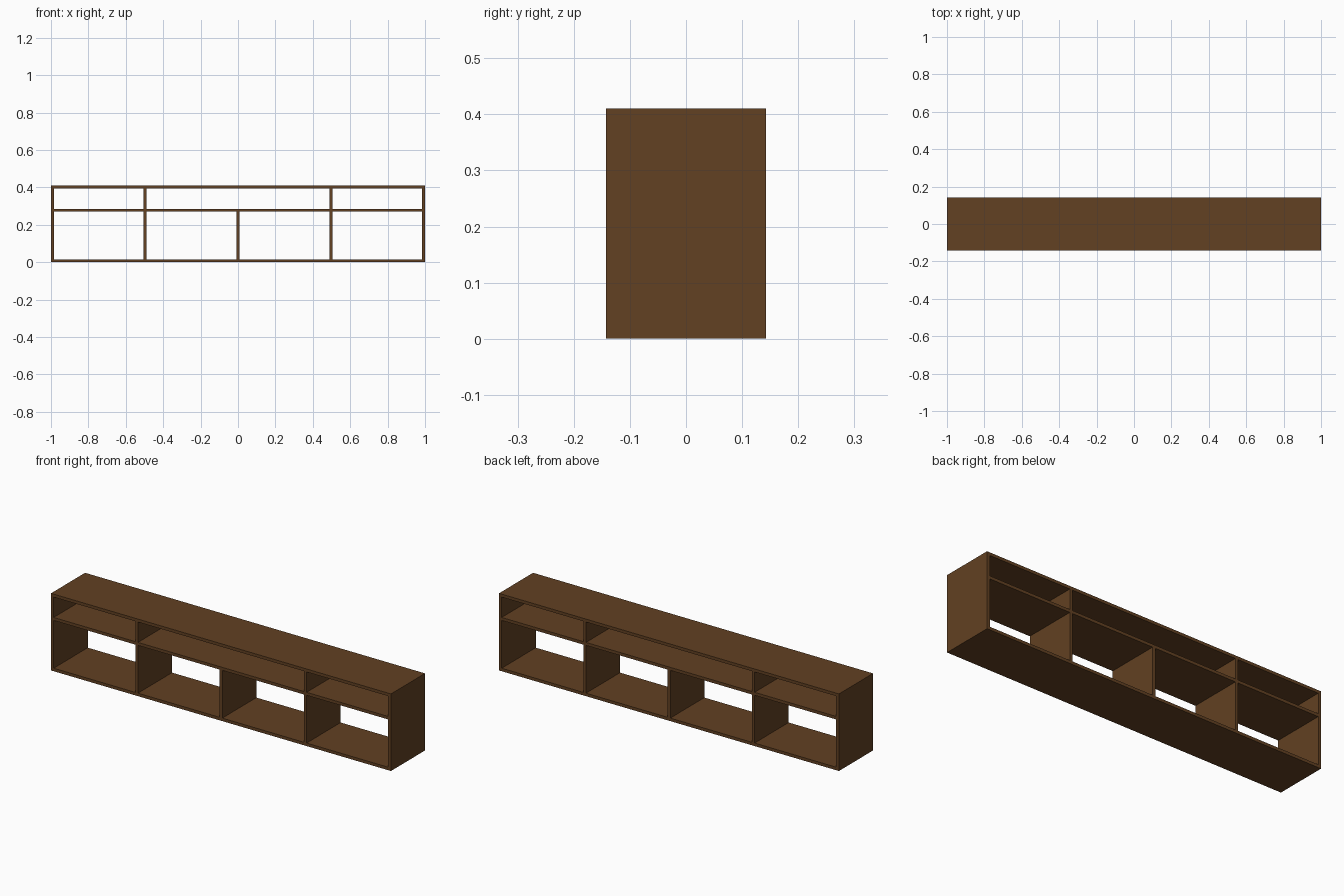
import bpy

if "Cube" in bpy.data.objects:
    bpy.data.objects.remove(bpy.data.objects["Cube"], do_unlink=True)

LENGTH, DEPTH, HEIGHT = 2.0, 0.286, 0.41
T = 0.016                      # board thickness
SHELF_Z = 0.27                 # underside of the middle shelf
INNER = LENGTH / 2 - T         # inner face of the end panels
DIVIDER_X = (INNER + T / 2) / 2

# Wood colour
wood = bpy.data.materials.new("brown_wood")
colour = (0.122, 0.052, 0.016, 1)
wood.use_nodes = True
wood.diffuse_color = colour
bsdf = wood.node_tree.nodes["Principled BSDF"]
bsdf.inputs["Base Color"].default_value = colour
bsdf.inputs["Roughness"].default_value = 0.7


def board(name, x, z, width, height):
    """Full-depth board centred at x, with its underside at z."""
    bpy.ops.mesh.primitive_cube_add(size=1, location=(x, 0, z + height / 2))
    obj = bpy.context.object
    obj.name = name
    obj.scale = (width, DEPTH, height)
    bpy.ops.object.transform_apply(location=False, rotation=False, scale=True)
    obj.data.materials.append(wood)


# Horizontal boards
board("bottom_panel", 0, 0, 2 * INNER, T)
board("middle_shelf", 0, SHELF_Z, 2 * INNER, T)
board("top_panel", 0, HEIGHT - T, 2 * INNER, T)

# End panels and the dividers of both rows, on each side
lower = SHELF_Z - T
upper_z = SHELF_Z + T
upper = HEIGHT - T - upper_z
for side, s in (("left", 1), ("right", -1)):
    board(f"{side}_end_panel", s * (LENGTH - T) / 2, 0, T, HEIGHT)
    board(f"{side}_lower_divider", s * DIVIDER_X, T, T, lower)
    board(f"{side}_upper_divider", s * DIVIDER_X, upper_z, T, upper)

# Centre divider, lower row only
board("centre_divider", 0, T, T, lower)
